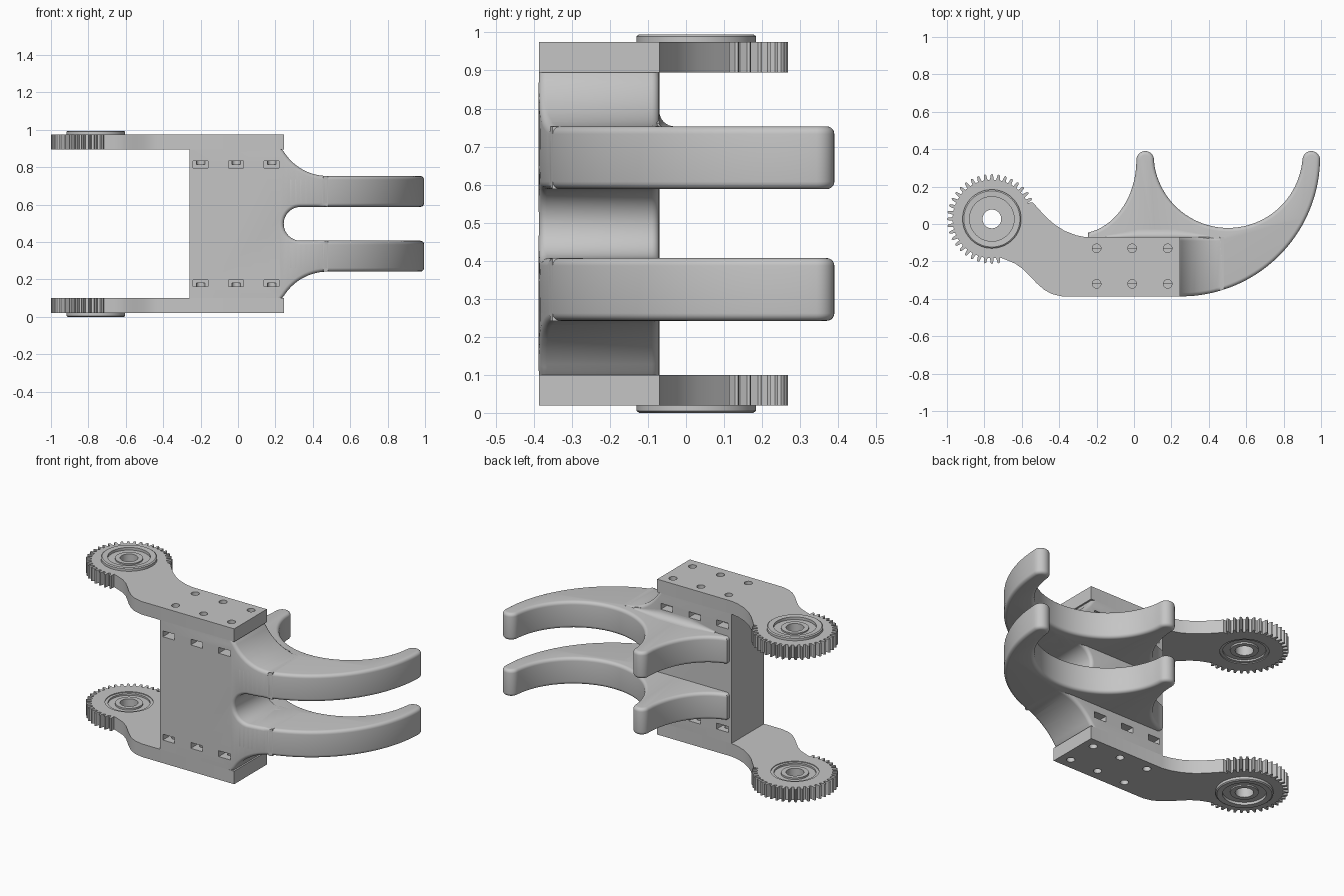
import bpy, bmesh, math
from mathutils import Vector, Matrix

if "Cube" in bpy.data.objects:
    bpy.data.objects.remove(bpy.data.objects["Cube"], do_unlink=True)

SHADE = (0.56, 0.56, 0.56, 1)
grey = bpy.data.materials.new("plain_grey")
grey.use_nodes = True
grey.diffuse_color = SHADE
grey.node_tree.nodes["Principled BSDF"].inputs["Base Color"].default_value = SHADE

HEIGHT = 0.995
GEAR = (-0.76, 0.027)
BOTTOM, BACK = -0.387, -0.07
HOLES_X = (-0.2, -0.01, 0.18)


def arc(cx, cy, rx, a0, a1, n, ry=None):
    """Points along a circular or elliptical arc, angles in degrees."""
    ry = ry or rx
    angles = [math.radians(a0 + (a1 - a0) * i / n) for i in range(n + 1)]
    return [(cx + rx * math.cos(a), cy + ry * math.sin(a)) for a in angles]


def finish(bm, name):
    bmesh.ops.recalc_face_normals(bm, faces=bm.faces)
    mesh = bpy.data.meshes.new(name)
    bm.to_mesh(mesh)
    bm.free()
    mesh.materials.append(grey)
    obj = bpy.data.objects.new(name, mesh)
    bpy.context.collection.objects.link(obj)
    return obj


def loft(name, sections):
    """Skin a row of matching closed sections and cap both ends."""
    bm = bmesh.new()
    rings = [[bm.verts.new(p) for p in section] for section in sections]
    for low, high in zip(rings, rings[1:]):
        for i in range(len(low)):
            bm.faces.new((low[i - 1], low[i], high[i], high[i - 1]))
    bm.faces.new(rings[0])
    bm.faces.new(rings[-1])
    return finish(bm, name)


def prism(name, outline, lo, hi, axis="z"):
    """Extrude an xy outline along z, or an xz outline along y."""
    put = (lambda p, t: (p[0], p[1], t)) if axis == "z" else (lambda p, t: (p[0], t, p[1]))
    return loft(name, [[put(p, t) for p in outline] for t in (lo, hi)])


def inset(outline, d):
    """Move a counterclockwise outline inwards by d."""
    pts = [Vector(p) for p in outline]
    result = []
    for i, p in enumerate(pts):
        a = (p - pts[i - 1]).normalized()
        b = (pts[(i + 1) % len(pts)] - p).normalized()
        n = Vector((-a.y - b.y, a.x + b.x)).normalized()
        result.append(p + n * d / max(0.5, n.dot(Vector((-a.y, a.x)))))
    return result


def rounded_prism(name, outline, lo, hi, r):
    """Prism along z whose two rims are rounded."""
    steps = [(r - r * math.sin(t), r - r * math.cos(t)) for t in
             (math.radians(18 * k) for k in range(6))]
    levels = [(lo + z, d) for d, z in steps] + [(hi - z, d) for d, z in reversed(steps)]
    return loft(name, [[(p.x, p.y, z) for p in inset(outline, d)] for z, d in levels])


def round_edges(obj, width, rule):
    bm = bmesh.new()
    bm.from_mesh(obj.data)
    edges = [e for e in bm.edges if len(e.link_faces) == 2 and e.calc_face_angle() > 0.6
             and rule(e.verts[0].co, e.verts[1].co)]
    bmesh.ops.bevel(bm, geom=edges, offset=width, segments=4, profile=0.5,
                    affect="EDGES", clamp_overlap=False)
    bm.to_mesh(obj.data)
    bm.free()


def boolean(obj, other, operation):
    mod = obj.modifiers.new("cut", "BOOLEAN")
    mod.operation, mod.solver, mod.object = operation, "EXACT", other
    graph = bpy.context.evaluated_depsgraph_get()
    mesh = bpy.data.meshes.new_from_object(obj.evaluated_get(graph))
    obj.modifiers.clear()
    obj.data = mesh


def smooth(obj):
    bpy.ops.object.select_all(action="DESELECT")
    obj.select_set(True)
    bpy.context.view_layer.objects.active = obj
    bpy.ops.object.shade_smooth_by_angle(angle=math.radians(32))


# Cutters: screw holes, nut slots, bearing seats
bm = bmesh.new()
for x in HOLES_X:
    for y in (-0.13, -0.32):
        for z in (0.0, HEIGHT):
            bmesh.ops.create_cone(bm, cap_ends=True, segments=24, radius1=0.023, radius2=0.023,
                                  depth=0.36, matrix=Matrix.Translation((x, y, z)))
screw_cutter = finish(bm, "screw_hole_cutter")
bm = bmesh.new()
for x in HOLES_X:
    for y in (-0.39, -0.06):
        for z in (0.18, HEIGHT - 0.18):
            place = Matrix.Translation((x, y, z)) @ Matrix.Diagonal((0.08, 0.14, 0.036, 1))
            bmesh.ops.create_cube(bm, size=1, matrix=place)
slot_cutter = finish(bm, "nut_slot_cutter")
bore_cutter = prism("bearing_seat_cutter", arc(*GEAR, 0.134, 0, 354, 59), -0.1, 1.1)

# Palm block: flared front outline, trimmed by the curve of the claws
flare = arc(0.48, 0.753 + 0.277, 0.277, 212, 270, 14)
half = [(-0.26, 0.895), (0.235, 0.895)] + flare + [(0.48, 0.588)]
notch = arc(0.335, HEIGHT / 2, 0.0905, 90, 270, 24)
outline = half + notch + [(x, HEIGHT - z) for x, z in reversed(half)]
palm = prism("palm_block", outline, BOTTOM - 0.05, BACK, "y")
sweep = arc(0.25, 0.358, 0.745, 270, 310, 20)
trim = prism("palm_trim_cutter", [(-0.5, BOTTOM)] + sweep + [(0.8, 0.3), (-0.5, 0.3)], -0.2, 1.2)
boolean(palm, trim, "INTERSECT")
round_edges(palm, 0.02, lambda a, b: 0.22 < min(a.x, b.x) and max(a.x, b.x) < 0.479
            and abs(a.y - b.y) < 0.1)
for cutter in (slot_cutter, screw_cutter):
    boolean(palm, cutter, "DIFFERENCE")
smooth(palm)

# Pair of claws, each a long curved finger and a short horn
claw = arc(0.25, 0.358, 0.745, 270, 357, 40)
claw += arc(0.948, 0.343, 0.047, 0, 180, 14)
claw += arc(0.503, 0.378, 0.399, -9, -171, 52)
claw += arc(0.06, 0.343, 0.047, 0, 180, 14)
claw += arc(-0.3, 0.343, 0.313, -6, -80, 16, 0.395)
claw += [(-0.25, -0.12), (0.1, -0.2), (0.1, -0.3)]
for side, low in (("lower", 0.242), ("upper", 0.588)):
    smooth(rounded_prism(side + "_claw", claw, low, low + 0.165, 0.02))

# Small tapered fillet where the upper claw meets the back of the palm
sections = []
for x, r in ((-0.15, 0.008), (0.02, 0.04), (0.22, 0.04), (0.4, 0.008)):
    cove = arc(BACK + r, 0.753 + r, r, 270, 180, 8)
    rim = [(-0.08, 0.735), (BACK + r, 0.735)] + cove + [(-0.08, 0.753 + r)]
    sections.append([(x, y, z) for y, z in rim])
smooth(loft("claw_fillet", sections))

# Geared arm outline: teeth on the round end, an S-curve neck, a straight plate
arm = []
TEETH = 40
for i in range(3, 32):
    for step, r in ((-0.3, 0.21), (-0.17, 0.236), (0, 0.241), (0.17, 0.236), (0.3, 0.21)):
        a = math.tau * (i + step) / TEETH
        arm.append((GEAR[0] + r * math.cos(a), GEAR[1] + r * math.sin(a)))
arm += [(-0.67, -0.197), (-0.635, -0.212), (-0.595, -0.24), (-0.56, -0.275), (-0.52, -0.317),
        (-0.48, -0.352), (-0.44, -0.374), (-0.385, BOTTOM), (0.245, BOTTOM), (0.245, BACK),
        (-0.26, BACK), (-0.31, -0.06), (-0.37, -0.037), (-0.42, -0.006), (-0.465, 0.032),
        (-0.505, 0.075), (-0.54, 0.114)]

# Flanged bearing cross-section as radius and height
bearing = [(0.05, 0.9), (0.05, 0.985), (0.077, 0.985), (0.077, 0.977), (0.119, 0.977),
           (0.119, 0.993), (0.15, HEIGHT), (0.157, 0.99), (0.157, 0.975), (0.135, 0.975),
           (0.135, 0.9), (0.117, 0.9), (0.117, 0.91), (0.077, 0.91), (0.077, 0.9)]

for side in ("lower", "upper"):
    flip = (lambda z: z) if side == "upper" else (lambda z: HEIGHT - z)
    plate = prism(side + "_geared_arm", arm, flip(0.895), flip(0.975))
    for cutter in (bore_cutter, screw_cutter):
        boolean(plate, cutter, "DIFFERENCE")
    smooth(plate)
    bm = bmesh.new()
    ring = [bm.verts.new((GEAR[0] + r, GEAR[1], flip(z))) for r, z in bearing]
    edges = [bm.edges.new((ring[i - 1], ring[i])) for i in range(len(ring))]
    bmesh.ops.spin(bm, geom=ring + edges, cent=(*GEAR, 0), axis=(0, 0, 1),
                   angle=math.tau, steps=64, use_merge=True)
    bmesh.ops.remove_doubles(bm, verts=bm.verts, dist=0.0001)
    smooth(finish(bm, side + "_bearing"))

for cutter in (screw_cutter, slot_cutter, bore_cutter, trim):
    cutter.hide_render = True
    cutter.hide_set(True)
